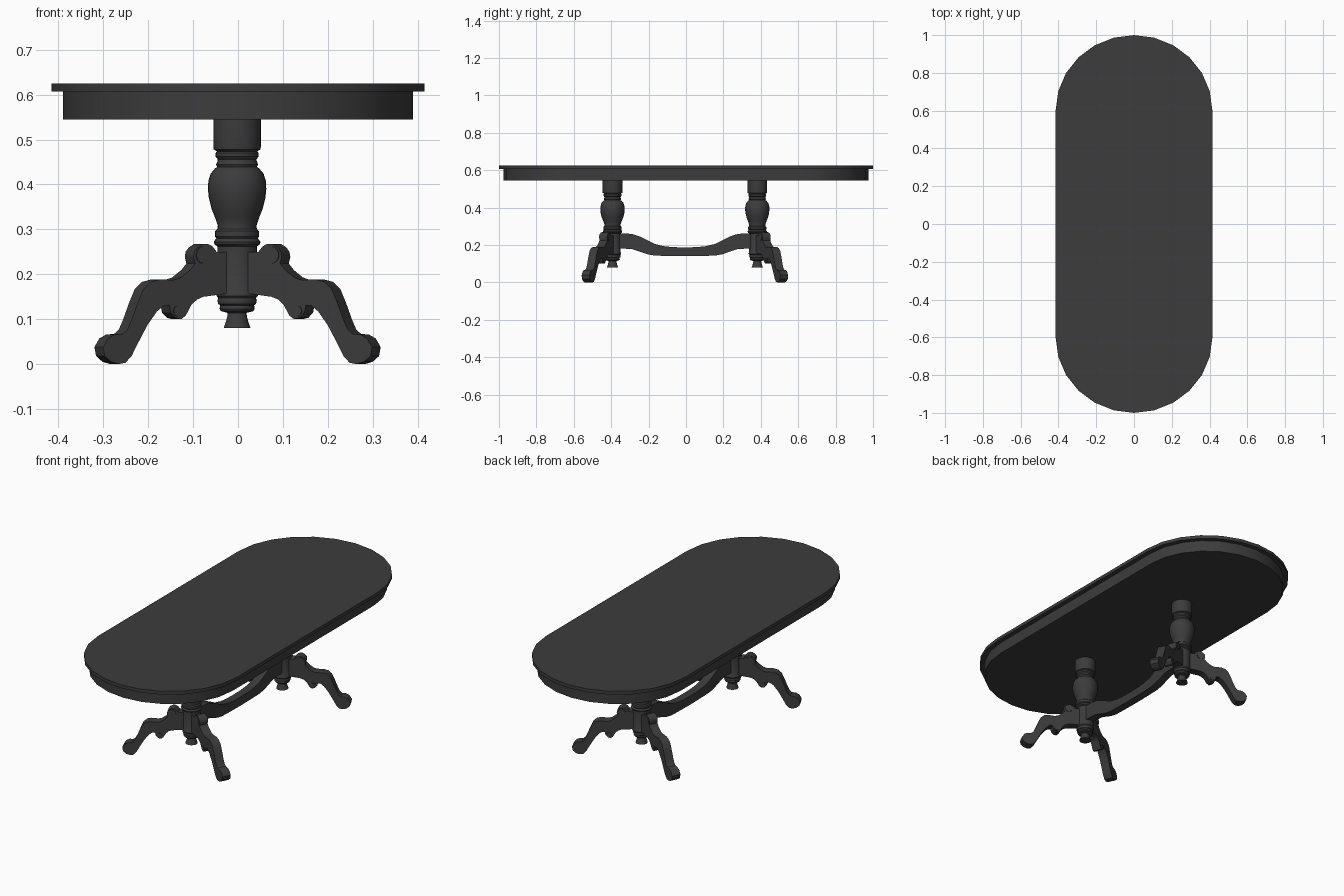
import bpy, bmesh
from math import pi, sin, cos, radians
from mathutils import Matrix, Vector

if "Cube" in bpy.data.objects:
    bpy.data.objects.remove(bpy.data.objects["Cube"])

mat = bpy.data.materials.new("dark_wood")
mat.diffuse_color = (0.045, 0.045, 0.045, 1)
mat.use_nodes = True
mat.node_tree.nodes["Principled BSDF"].inputs["Base Color"].default_value = mat.diffuse_color


def finish(bm, name, angle=30):
    bmesh.ops.recalc_face_normals(bm, faces=bm.faces)
    me = bpy.data.meshes.new(name)
    bm.to_mesh(me)
    bm.free()
    ob = bpy.data.objects.new(name, me)
    bpy.context.collection.objects.link(ob)
    me.materials.append(mat)
    bpy.ops.object.select_all(action='DESELECT')
    ob.select_set(True)
    bpy.context.view_layer.objects.active = ob
    bpy.ops.object.shade_smooth_by_angle(angle=radians(angle))
    return ob


def prism(bm, points, direction, matrix=None):
    """Extrude a closed outline of 3D points along a direction."""
    verts = [bm.verts.new(p) for p in points]
    face = bm.faces.new(verts)
    ext = bmesh.ops.extrude_face_region(bm, geom=[face])["geom"]
    top = [v for v in ext if isinstance(v, bmesh.types.BMVert)]
    bmesh.ops.translate(bm, verts=top, vec=direction)
    if matrix:
        bmesh.ops.transform(bm, matrix=matrix, verts=verts + top)


def slab(name, hx, hy, straight, z0, z1):
    """Oblong slab with straight sides and elliptical ends."""
    pts = []
    for side in (1, -1):
        for i in range(13):
            a = pi * i / 12
            pts.append((side * hx * cos(a), side * (straight + (hy - straight) * sin(a)), z0))
    bm = bmesh.new()
    prism(bm, pts, (0, 0, z1 - z0))
    return finish(bm, name)


def lathe(name, profile, x, y, segs=28):
    bm = bmesh.new()
    rings = [[bm.verts.new((x + r * cos(2 * pi * i / segs), y + r * sin(2 * pi * i / segs), z))
              for i in range(segs)] for r, z in profile]
    for a, b in zip(rings, rings[1:]):
        for i in range(segs):
            j = (i + 1) % segs
            bm.faces.new((a[i], a[j], b[j], b[i]))
    bm.faces.new(rings[0])
    bm.faces.new(rings[-1])
    return finish(bm, name, 35)


# Top board and apron
slab("table_top", 0.415, 1.0, 0.6, 0.607, 0.625)
slab("apron", 0.39, 0.975, 0.6, 0.545, 0.608)

# Turned column, from bottom finial to top
column = [(.030, .08), (.027, .088), (.022, .105), (.021, .114), (.036, .118), (.039, .123),
          (.038, .131), (.042, .134), (.044, .141), (.042, .147), (.046, .152), (.046, .157),
          (.044, .160), (.044, .262), (.050, .266), (.052, .272), (.049, .277), (.046, .280),
          (.049, .284), (.049, .296), (.044, .301), (.043, .308), (.049, .326), (.057, .346),
          (.063, .370), (.065, .390), (.064, .408), (.059, .424), (.049, .436), (.044, .439),
          (.047, .445), (.044, .451), (.043, .456), (.048, .462), (.048, .470), (.045, .474),
          (.052, .478), (.053, .484), (.053, .55)]

# Cabriole leg outline: distance from the column axis, height
leg = [(.02, .25), (.062, .25), (.072, .262), (.084, .268), (.097, .267), (.109, .260),
       (.117, .250), (.119, .238), (.115, .224), (.128, .209), (.150, .193), (.168, .187),
       (.186, .188), (.204, .188), (.224, .183), (.242, .167), (.256, .136), (.271, .098),
       (.281, .077), (.293, .067), (.312, .066), (.329, .057), (.341, .038), (.337, .018),
       (.321, .005), (.302, 0), (.286, .003), (.271, .018), (.254, .049), (.232, .087),
       (.209, .117), (.192, .130), (.178, .130), (.175, .115), (.163, .103), (.149, .100),
       (.138, .108), (.124, .132), (.110, .144), (.094, .150), (.045, .156), (.02, .156)]


def disc(bm, u, z, r, half, m):
    """Raised scroll boss running through the leg."""
    pts = [(u + r * cos(2 * pi * i / 18), -half, z + r * sin(2 * pi * i / 18)) for i in range(18)]
    prism(bm, pts, (0, 2 * half, 0), m)


SHIFT, SPREAD, HALF = -0.006, 0.387, 0.023
for end, label in ((-1, "front"), (1, "back")):
    cy = SHIFT + end * SPREAD
    lathe(label + "_column", column, -0.002, cy)
    for side, hand in ((1, "right"), (-1, "left")):
        ang = radians(25) * end
        if side < 0:
            ang = pi - ang
        m = Matrix.Translation((-0.001, cy, 0)) @ Matrix.Rotation(ang, 4, 'Z')
        bm = bmesh.new()
        prism(bm, [(u, -HALF, z) for u, z in leg], (0, 2 * HALF, 0), m)
        disc(bm, .094, .243, .019, HALF + .003, m)
        disc(bm, .157, .118, .012, HALF + .003, m)
        finish(bm, f"{label}_{hand}_leg")

# Curved stretcher between the columns
upper = [(0, .187), (.06, .188), (.11, .193), (.16, .205), (.20, .225), (.24, .245),
         (.28, .258), (.32, .262), (.37, .258)]
lower = [(.37, .180), (.32, .180), (.28, .177), (.24, .164), (.20, .150), (.16, .143), (.08, .141)]
half = upper + lower
outline = half + [(0, .14)] + [(-y, z) for y, z in reversed(half) if y > 0]
bm = bmesh.new()
prism(bm, [(-0.022, y + SHIFT, z) for y, z in outline], (0.044, 0, 0))
finish(bm, "stretcher")
